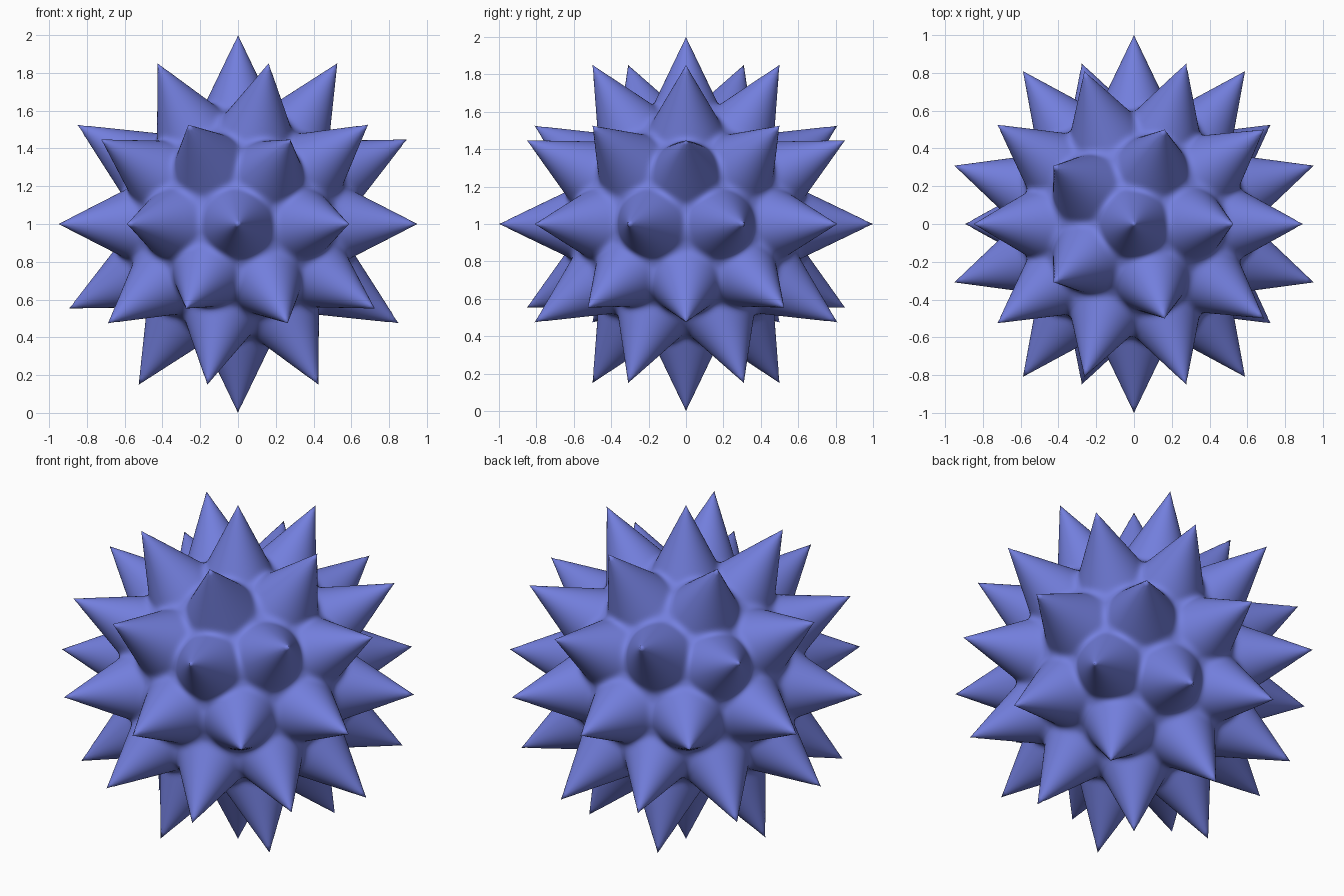
import bpy, bmesh, math
from mathutils import Vector
from mathutils.kdtree import KDTree

if "Cube" in bpy.data.objects:
    bpy.data.objects.remove(bpy.data.objects["Cube"])

SLOPE = 0.48    # spike half-width per unit of height
CORE = 0.60     # radius of the round core
BLEND = 0.06    # softness of the valleys


def smooth_max(a, b, k):
    h = max(0.0, k - abs(a - b))
    return max(a, b) + h * h / (4 * k)


def cone_radius(angle):
    # distance from centre to the side of a cone whose tip is at radius 1
    return SLOPE / (math.sin(angle) + SLOPE * math.cos(angle))


# Spike directions: the 42 vertices of a once-divided icosahedron
guide = bmesh.new()
bmesh.ops.create_icosphere(guide, subdivisions=2, radius=1.0)
spikes = KDTree(len(guide.verts))
for i, v in enumerate(guide.verts):
    spikes.insert(v.co.normalized(), i)
spikes.balance()
guide.free()

# Spiky ball: fine sphere pulled out into soft cones
bm = bmesh.new()
bmesh.ops.create_icosphere(bm, subdivisions=7, radius=1.0)
for v in bm.verts:
    d = v.co.normalized()
    near = [cone_radius(2 * math.asin(min(1.0, dist / 2)))
            for _, _, dist in spikes.find_n(d, 3)]
    r = smooth_max(near[0], near[1], BLEND)
    r = smooth_max(r, near[2], BLEND)
    r = smooth_max(r, CORE, BLEND)
    v.co = d * r + Vector((0, 0, 1))
for f in bm.faces:
    f.smooth = True

mesh = bpy.data.meshes.new("spiky_ball")
bm.to_mesh(mesh)
bm.free()
ball = bpy.data.objects.new("spiky_ball", mesh)
bpy.context.collection.objects.link(ball)

# Blue-violet colour
mat = bpy.data.materials.new("periwinkle")
mat.diffuse_color = (0.17, 0.21, 0.72, 1)
mat.use_nodes = True
mat.node_tree.nodes["Principled BSDF"].inputs["Base Color"].default_value = mat.diffuse_color
mesh.materials.append(mat)
